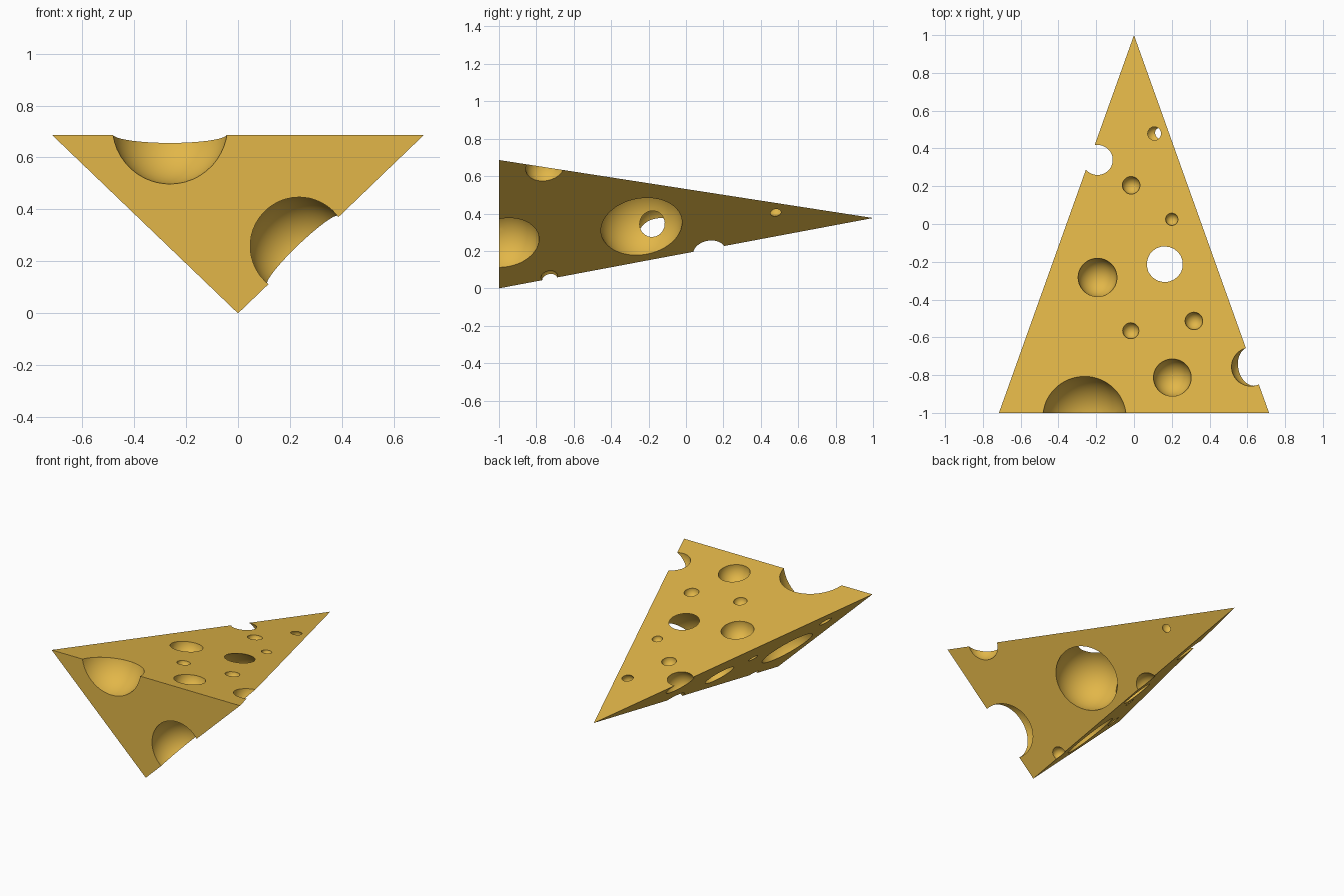
import bpy, bmesh, math

if "Cube" in bpy.data.objects:
    bpy.data.objects.remove(bpy.data.objects["Cube"])

# One flat cheese colour
cheese = bpy.data.materials.new("cheese_yellow")
cheese.diffuse_color = (0.76, 0.47, 0.065, 1)
cheese.use_nodes = True
cheese.node_tree.nodes["Principled BSDF"].inputs["Base Color"].default_value = cheese.diffuse_color

# Wedge: four-cornered block, triangular front tapering to a point at the back
bm = bmesh.new()
left, right, keel, tip = [bm.verts.new(p) for p in (
    (-0.715, -1, 0.686), (0.715, -1, 0.686), (0, -1, 0), (0, 1, 0.376))]
for f in ((left, keel, right), (left, right, tip), (right, keel, tip), (keel, left, tip)):
    bm.faces.new(f)
bmesh.ops.recalc_face_normals(bm, faces=bm.faces)
mesh = bpy.data.meshes.new("cheese_wedge")
bm.to_mesh(mesh)
bm.free()
mesh.materials.append(cheese)
wedge = bpy.data.objects.new("cheese_wedge", mesh)
bpy.context.scene.collection.objects.link(wedge)
bpy.context.view_layer.objects.active = wedge
wedge.select_set(True)


def top(x, y, r):
    """Bubble centred on the sloping top face."""
    return (x, y, 0.531 - 0.155 * y, r)


def carve(x, y, z, r):
    """Cut one spherical bubble out of the wedge."""
    n = 48 if r > 0.08 else 28
    m = bpy.data.meshes.new("bubble_cutter")
    b = bmesh.new()
    bmesh.ops.create_uvsphere(b, u_segments=n, v_segments=n // 2, radius=r)
    b.to_mesh(m)
    b.free()
    m.materials.append(cheese)
    ball = bpy.data.objects.new("bubble_cutter", m)
    ball.location = (x, y, z)
    ball.rotation_euler = (0.31, 0.17, 0.23)  # keeps sphere seams off the wedge planes
    ball.hide_render = True
    bpy.context.scene.collection.objects.link(ball)
    cut = wedge.modifiers.new("bubble", 'BOOLEAN')
    cut.operation = 'DIFFERENCE'
    cut.solver = 'EXACT'
    cut.object = ball
    bpy.ops.object.modifier_apply(modifier=cut.name)
    bpy.data.objects.remove(ball)


# Bubbles: x, y, z, radius
bubbles = [
    # front face and its edges
    (-0.262, -1.02, 0.72, 0.223), (0.235, -0.975, 0.259, 0.19),
    # right face, some breaking through the top
    (0.163, -0.244, 0.364, 0.224), (0.62, -0.755, 0.652, 0.104), (0.108, 0.475, 0.43, 0.045),
    # bottom edge
    (0, 0.128, 0.178, 0.09), (0.015, -0.73, 0.06, 0.045),
    # left face and its top edge
    (-0.193, 0.33, 0.42, 0.1), (-0.255, -0.736, 0.293, 0.18), (-0.12, -0.155, 0.337, 0.111),
    (-0.5, -0.8, 0.517, 0.043), (-0.262, -0.355, 0.372, 0.032),
    # top face pits
    top(-0.015, 0.205, 0.047), top(0.2, 0.025, 0.033), top(-0.193, -0.283, 0.103),
    top(-0.017, -0.565, 0.043), top(0.317, -0.513, 0.047), top(0.203, -0.813, 0.1),
]
for bubble in bubbles:
    carve(*bubble)

# Smooth bubbles, crisp rims
bpy.ops.object.shade_smooth_by_angle(angle=math.radians(25))
